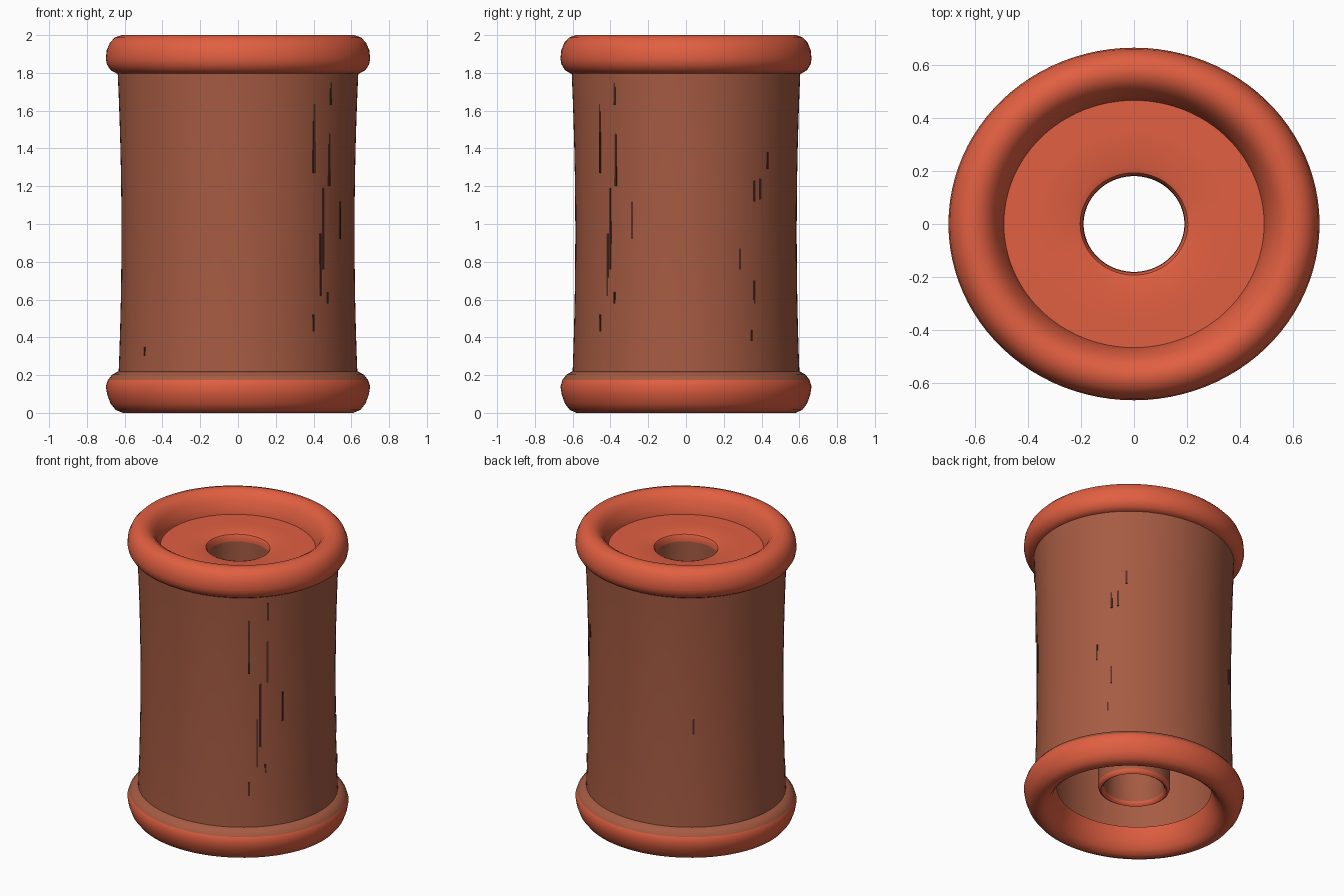
import bpy
import bmesh
import math
from mathutils import Matrix

SIDES = 96
DEPTH = 0.95  # the spool is slightly oval: y radius / x radius

if "Cube" in bpy.data.objects:
    bpy.data.objects.remove(bpy.data.objects["Cube"], do_unlink=True)


def material(name, rgb):
    m = bpy.data.materials.new(name)
    m.use_nodes = True
    m.diffuse_color = (*rgb, 1)
    bsdf = m.node_tree.nodes["Principled BSDF"]
    bsdf.inputs["Base Color"].default_value = (*rgb, 1)
    bsdf.inputs["Roughness"].default_value = 0.8
    return m


red = material("orange_red", (0.75, 0.115, 0.053))
brown = material("clay_brown", (0.38, 0.105, 0.055))
dark = material("dark_brown", (0.09, 0.03, 0.02))


def finish(name, bm, mats, angle=40):
    bmesh.ops.recalc_face_normals(bm, faces=bm.faces[:])
    mesh = bpy.data.meshes.new(name)
    bm.to_mesh(mesh)
    bm.free()
    for m in mats:
        mesh.materials.append(m)
    ob = bpy.data.objects.new(name, mesh)
    bpy.context.collection.objects.link(ob)
    bpy.ops.object.select_all(action="DESELECT")
    ob.select_set(True)
    bpy.context.view_layer.objects.active = ob
    bpy.ops.object.shade_smooth_by_angle(angle=math.radians(angle))
    return ob


def lathe(name, profile, mats, rule=None):
    """Revolve a closed (radius, height) profile into an oval ring."""
    bm = bmesh.new()
    rings = []
    for i in range(SIDES):
        a = math.tau * i / SIDES
        rings.append([bm.verts.new((r * math.cos(a), r * math.sin(a) * DEPTH, z))
                      for r, z in profile])
    n = len(profile)
    for i in range(SIDES):
        p, q = rings[i], rings[(i + 1) % SIDES]
        for j in range(n):
            k = (j + 1) % n
            f = bm.faces.new((p[j], q[j], q[k], p[k]))
            if rule:
                f.material_index = rule(f.calc_center_median())
    return finish(name, bm, mats)


def body_radius(z):
    return 0.617 + 0.02 * ((z - 0.95) / 0.85) ** 2


# Waisted hollow barrel
heights = [0.17 + 1.66 * i / 12 for i in range(13)]
outer = [(body_radius(z), z) for z in heights]
lathe("barrel", outer + [(0.54, 1.83), (0.54, 0.17)], [brown])

# Rolled top rim
lathe("top_rim", [
    (0.60, 1.80), (0.645, 1.798), (0.675, 1.815), (0.694, 1.845), (0.70, 1.875),
    (0.695, 1.92), (0.678, 1.96), (0.652, 1.987), (0.615, 2.0), (0.58, 1.995),
    (0.55, 1.977), (0.525, 1.945), (0.507, 1.905), (0.49, 1.86), (0.49, 1.80)], [red])

# Rolled bottom rim, brown where it meets the barrel
lathe("bottom_rim", [
    (0.60, 0.22), (0.637, 0.218), (0.667, 0.202), (0.688, 0.175), (0.70, 0.14),
    (0.692, 0.095), (0.675, 0.05), (0.648, 0.016), (0.61, 0.0), (0.575, 0.005),
    (0.545, 0.03), (0.52, 0.07), (0.503, 0.115), (0.49, 0.16), (0.54, 0.18)],
    [red, brown], lambda c: 1 if c.z > 0.175 else 0)

# Recessed top plate with a softened central hole
lathe("top_plate", [
    (0.50, 1.862), (0.36, 1.864), (0.225, 1.862), (0.203, 1.855), (0.192, 1.835),
    (0.192, 1.80), (0.50, 1.80)], [red])

# Central core tube with a red lip at its lower end
lathe("core_tube", [
    (0.192, 1.81), (0.19, 1.0), (0.19, 0.175), (0.197, 0.158), (0.21, 0.15),
    (0.223, 0.158), (0.23, 0.178), (0.23, 1.0), (0.23, 1.81)],
    [red, brown], lambda c: 1 if c.z > 0.18 else 0)

# Thin vertical wear marks: angle in degrees, lower and upper height
marks = [
    (-50, 1.27, 1.75), (-39, 1.20, 1.48), (-39, 1.63, 1.75), (-43, 0.76, 1.19),
    (-45, 0.62, 0.95), (-29, 0.92, 1.12), (-40, 0.58, 0.64), (-50, 0.43, 0.52),
    (38, 1.12, 1.23), (38, 0.58, 0.70), (42, 1.13, 1.24), (29, 0.76, 0.87),
    (36, 0.38, 0.44), (47, 1.29, 1.38), (218, 0.30, 0.35), (128, 0.85, 0.95)]
bm = bmesh.new()
for degrees, low, high in marks:
    a = math.radians(degrees)
    r = body_radius((low + high) / 2)
    x, y = r * math.cos(a), r * math.sin(a) * DEPTH
    facing = math.atan2(y / DEPTH ** 2, x)
    place = (Matrix.Translation((x, y, (low + high) / 2))
             @ Matrix.Rotation(facing, 4, "Z")
             @ Matrix.Diagonal((0.008, 0.011, high - low, 1)))
    bmesh.ops.create_cube(bm, size=1, matrix=place)
finish("wear_marks", bm, [dark])
